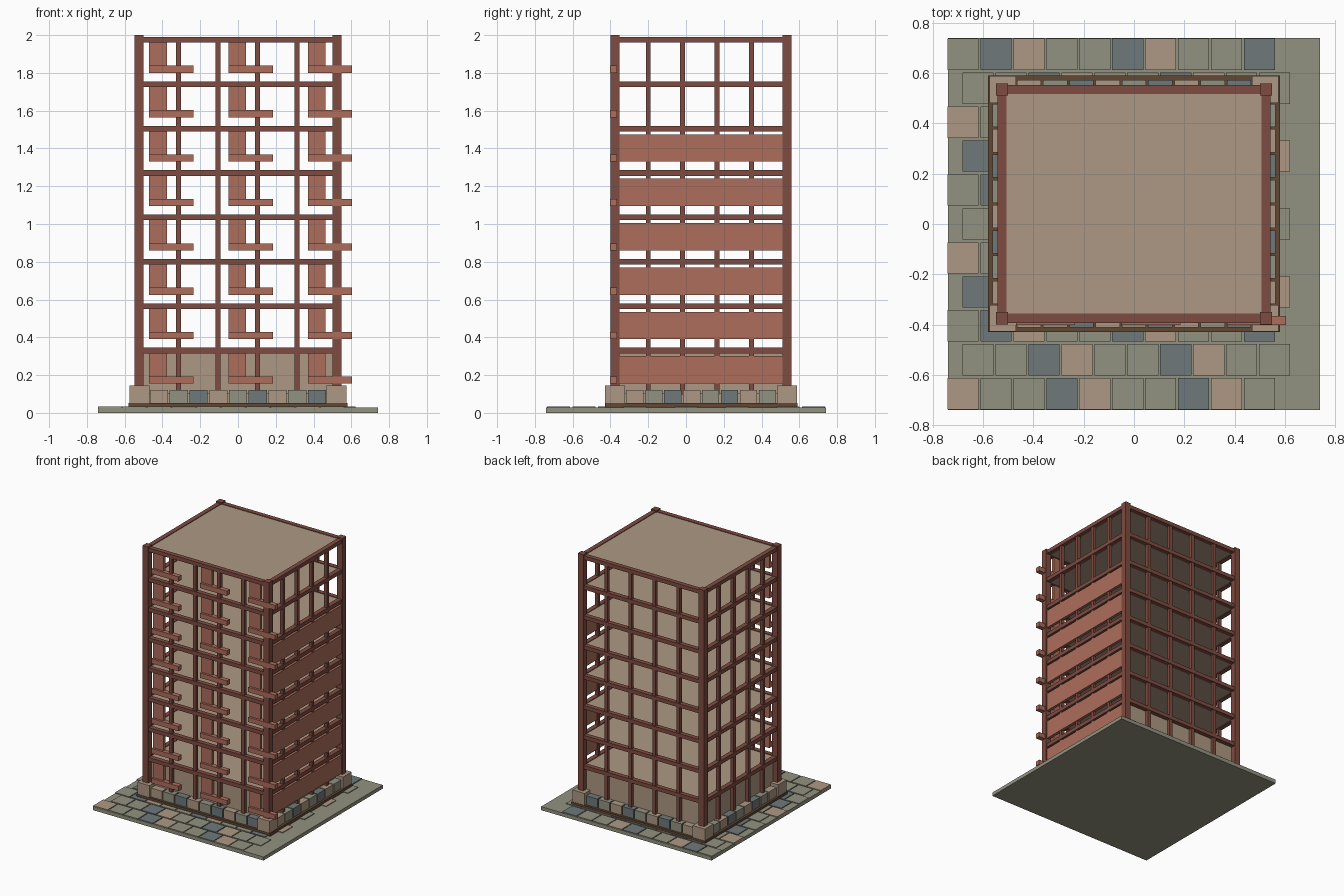
import bpy
import bmesh
from mathutils import Vector

start = bpy.data.objects.get("Cube")
if start:
    bpy.data.objects.remove(start, do_unlink=True)


def material(name, hex_code):
    channels = [int(hex_code[i:i + 2], 16) / 255 for i in (0, 2, 4)]
    linear = [c / 12.92 if c < 0.04 else ((c + 0.055) / 1.055) ** 2.4 for c in channels]
    mat = bpy.data.materials.new(name)
    mat.use_nodes = True
    mat.diffuse_color = (*linear, 1)
    mat.node_tree.nodes["Principled BSDF"].inputs["Base Color"].default_value = (*linear, 1)
    return mat


FRAME = material("dark red brick", "7f4c41")
PANEL = material("light red brick", "ac6d5b")
TAN = material("tan stone", "ae9983")
PAVING = material("grey green stone", "929281")
SLATE = material("blue grey slate", "6f797b")
TRIM = material("dark brown trim", "624733")


def part(name, boxes, mats):
    """One object from boxes given as (x range, y range, z range, material index)."""
    bm = bmesh.new()
    for xr, yr, zr, index in boxes:
        low, high = Vector((xr[0], yr[0], zr[0])), Vector((xr[1], yr[1], zr[1]))
        verts = bmesh.ops.create_cube(bm, size=1)["verts"]
        for v in verts:
            v.co = (low + high) / 2 + v.co * (high - low)
        for f in {f for v in verts for f in v.link_faces}:
            f.material_index = index
    mesh = bpy.data.meshes.new(name)
    bm.to_mesh(mesh)
    bm.free()
    for m in mats:
        mesh.materials.append(m)
    obj = bpy.data.objects.new(name, mesh)
    bpy.context.collection.objects.link(obj)
    return obj


def around(c, half):
    return (c - half, c + half)


# Post lines of the tower and the beam heights
PX, Y0, Y1 = 0.525, -0.375, 0.535
MID = (Y0 + Y1) / 2
LEVELS = [0.33 + 0.235 * i for i in range(8)]
SPAN_X, SPAN_Y = (-PX, PX), (Y0, Y1)

# Ground slab and staggered paving tiles
part("ground_slab", [((-0.74, 0.74), (-0.74, 0.74), (0, 0.028), 0)], [PAVING])
tiles = []
for row in range(11):
    for col in range(10):
        x = -0.68 + 0.131 * col + 0.06 * (row % 2)
        y = -0.675 + 0.135 * row
        colour = {3: 1, 0: 2}.get((col + row) % 4, 0)
        tiles.append((around(x, 0.062), around(y, 0.062), (0.02, 0.034), colour))
part("paving_tiles", tiles, [PAVING, SLATE, TAN])

# Plinth: trim strip, core, corner blocks and a ring of stones
part("plinth_trim", [((-0.58, 0.58), (MID - 0.51, MID + 0.51), (0.028, 0.052), 0)], [TRIM])
part("plinth_core", [((-0.535, 0.535), (MID - 0.465, MID + 0.465), (0.05, 0.105), 0)], [TAN])
part("plinth_corners",
     [(around(sx * 0.522, 0.053), around(MID + sy * 0.455, 0.053), (0.05, 0.145), 0)
      for sx in (-1, 1) for sy in (-1, 1)], [TAN])
stones = []
for side in (-1, 1):
    for i in range(9):
        stones.append((around(-0.418 + 0.1045 * i, 0.048), around(MID + side * 0.465, 0.027),
                       (0.05, 0.122), i % 3))
    for i in range(8):
        stones.append((around(side * 0.535, 0.027), around(MID - 0.352 + 0.1005 * i, 0.046),
                       (0.05, 0.122), i % 3))
part("plinth_stones", stones, [TAN, PAVING, SLATE])

# Ground floor walls
wall_z = (0.09, 0.315)
part("ground_floor_walls",
     [((-0.505, 0.505), around(y, 0.005), wall_z, 0) for y in (Y0 + 0.02, Y1 - 0.02)] +
     [(around(x, 0.005), (Y0 + 0.02, Y1 - 0.02), wall_z, 0) for x in (-0.505, 0.505)], [TAN])

# Floors and roof
part("floors", [((-0.515, 0.515), (Y0 + 0.01, Y1 - 0.01), around(z, 0.01), 0)
                for z in LEVELS], [TAN])

# Corner posts, beams and mullions
part("corner_posts", [(around(x, 0.024), around(y, 0.024), (0.1, 2.0), 0)
                      for x in SPAN_X for y in SPAN_Y], [FRAME])
beams, mullions = [], []
for z in LEVELS:
    beams += [(SPAN_X, around(y, 0.018), around(z, 0.015), 0) for y in SPAN_Y]
    beams += [(around(x, 0.018), SPAN_Y, around(z, 0.015), 0) for x in SPAN_X]
for i in range(4):
    x, y = -0.315 + 0.209 * i, -0.2 + 0.182 * i
    mullions += [(around(x, 0.014), around(side, 0.013), (0.095, 1.975), 0) for side in SPAN_Y]
    mullions += [(around(side, 0.013), around(y, 0.013), (0.095, 1.975), 0) for side in SPAN_X]
part("beams", beams, [FRAME])
part("mullions", mullions, [FRAME])

# Front brick piers with a projecting ledge below each
piers, ledges = [], []
for z in LEVELS:
    for x in (-0.47, -0.05, 0.37):
        piers.append(((x, x + 0.093), (-0.385, -0.362), (z - 0.175, z - 0.01), 0))
        ledges.append(((x, x + 0.234), (-0.402, -0.365), (z - 0.175, z - 0.137), 0))
part("front_piers", piers, [PANEL])
part("front_ledges", ledges, [PANEL])

# Brick panels on the left side, lower six storeys
part("left_side_panels", [((0.52, 0.543), (-0.36, 0.515), (z - 0.175, z - 0.03), 0)
                          for z in LEVELS[:6]], [PANEL])
